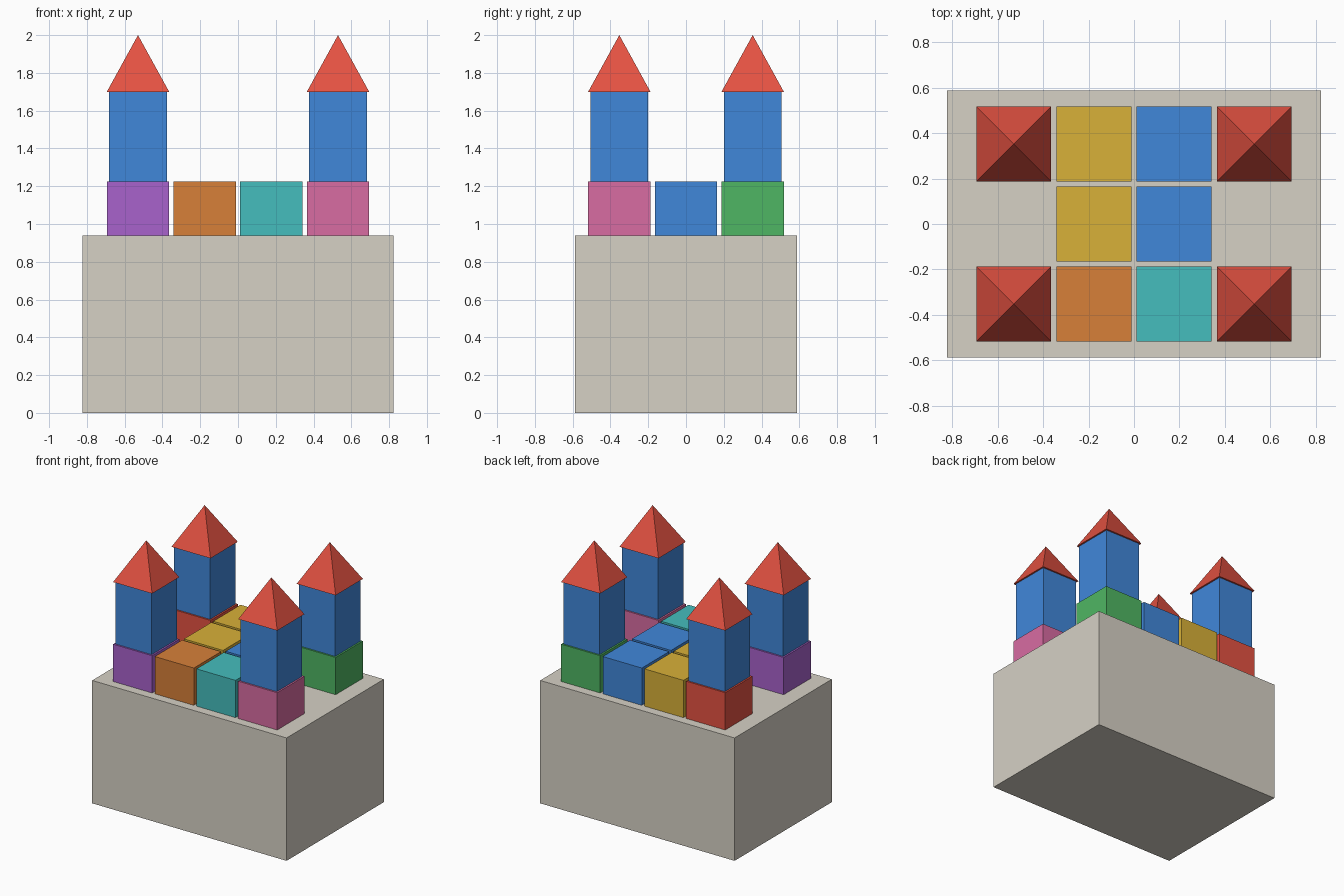
import bpy
import bmesh
import math

if "Cube" in bpy.data.objects:
    bpy.data.objects.remove(bpy.data.objects["Cube"])


def linear(c):
    c /= 255
    return c / 12.92 if c <= 0.04045 else ((c + 0.055) / 1.055) ** 2.4


def material(name, rgb):
    m = bpy.data.materials.new(name)
    m.diffuse_color = (*[linear(c) for c in rgb], 1)
    m.use_nodes = True
    m.node_tree.nodes["Principled BSDF"].inputs["Base Color"].default_value = m.diffuse_color
    return m


COLOURS = {
    "stone": (214, 209, 197), "blue": (64, 135, 218), "red": (228, 82, 66),
    "yellow": (216, 177, 56), "orange": (215, 128, 57), "teal": (69, 189, 189),
    "green": (79, 182, 99), "purple": (168, 98, 204), "pink": (216, 108, 162),
}
MATS = {n: material(n, c) for n, c in COLOURS.items()}


def add(name, bm, colour, location):
    mesh = bpy.data.meshes.new(name)
    bm.to_mesh(mesh)
    bm.free()
    mesh.materials.append(MATS[colour])
    obj = bpy.data.objects.new(name, mesh)
    obj.location = location
    bpy.context.collection.objects.link(obj)


def box(name, colour, x, y, z0, z1, sx, sy):
    bm = bmesh.new()
    bmesh.ops.create_cube(bm, size=1)
    bmesh.ops.scale(bm, vec=(sx, sy, z1 - z0), verts=bm.verts)
    add(name, bm, colour, (x, y, (z0 + z1) / 2))


def pyramid(name, colour, x, y, z0, z1, side):
    bm = bmesh.new()
    s = side / 2
    base = [bm.verts.new((a * s, b * s, 0)) for a, b in ((-1, -1), (1, -1), (1, 1), (-1, 1))]
    tip = bm.verts.new((0, 0, z1 - z0))
    bm.faces.new(base[::-1])
    for i in range(4):
        bm.faces.new((base[i], base[(i + 1) % 4], tip))
    add(name, bm, colour, (x, y, z0))


PITCH, BLOCK = 0.353, 0.33
BASE_TOP, BLOCK_TOP, TOWER_TOP, TIP = 0.94, 1.225, 1.70, 2.0

# Stone pedestal
box("pedestal", "stone", 0, 0, 0, BASE_TOP, 1.645, 1.175)

# Block rows from front to back, with towers on the corners
rows = [
    ("purple", "orange", "teal", "pink"),
    (None, "yellow", "blue", None),
    ("red", "yellow", "blue", "green"),
]
for r, row in enumerate(rows):
    for c, colour in enumerate(row):
        if not colour:
            continue
        x, y = (c - 1.5) * PITCH, (r - 1) * PITCH
        box(f"block_{r}_{c}", colour, x, y, BASE_TOP, BLOCK_TOP, BLOCK, BLOCK)
        if c in (0, 3):
            box(f"tower_{r}_{c}", "blue", x, y, BLOCK_TOP, TOWER_TOP, 0.305, 0.305)
            pyramid(f"roof_{r}_{c}", "red", x, y, TOWER_TOP, TIP, BLOCK)
